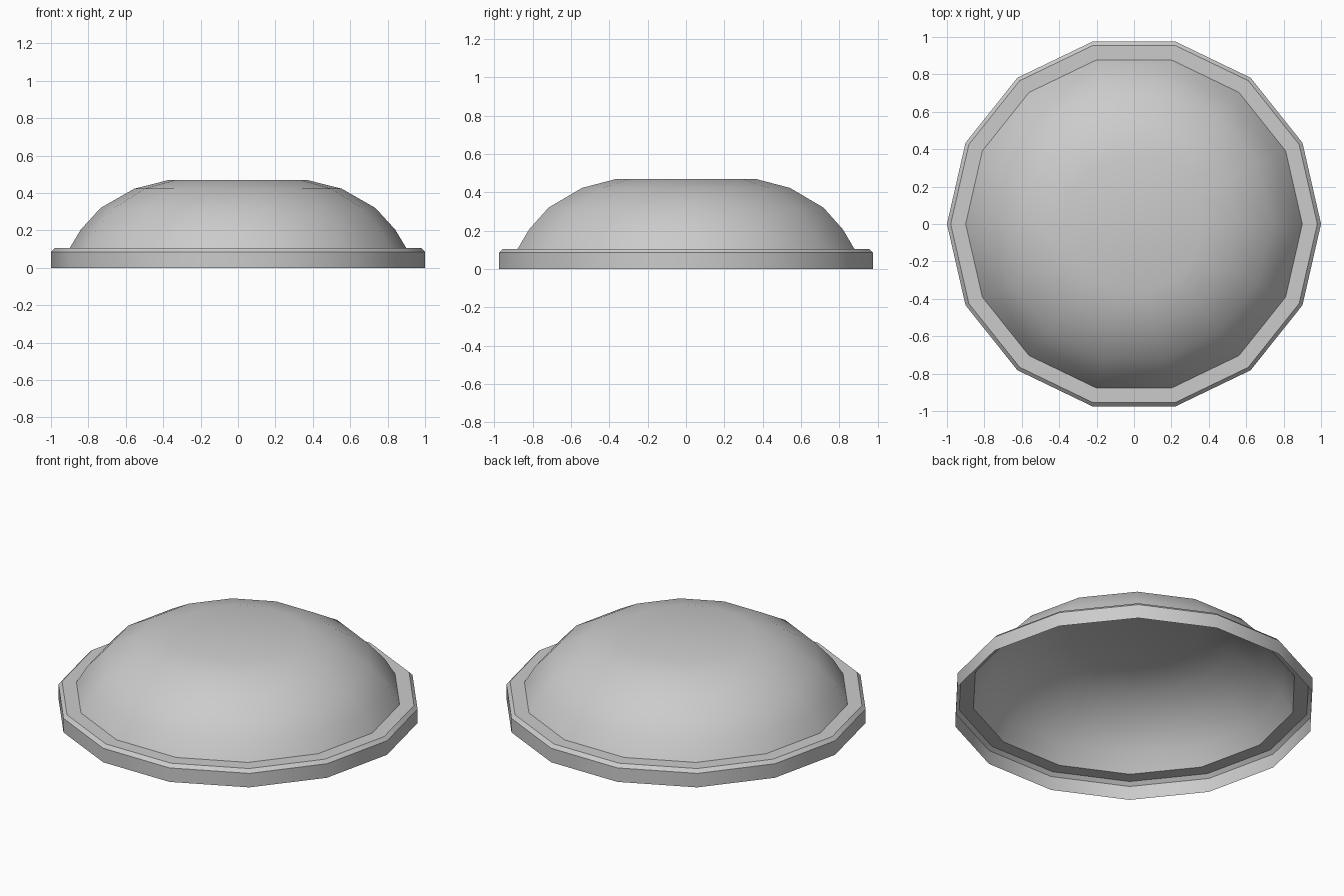
import bpy, bmesh, math

if "Cube" in bpy.data.objects:
    bpy.data.objects.remove(bpy.data.objects["Cube"])

SIDES = 14


def revolve(name, profile, cap=False):
    """Open single-skin shell swept round z from (radius, height) points."""
    bm = bmesh.new()
    rings = []
    for r, z in profile:
        rings.append([bm.verts.new((r * math.cos(2 * math.pi * i / SIDES),
                                    r * math.sin(2 * math.pi * i / SIDES), z))
                      for i in range(SIDES)])
    for lo, hi in zip(rings, rings[1:]):
        for i in range(SIDES):
            j = (i + 1) % SIDES
            bm.faces.new((lo[i], lo[j], hi[j], hi[i]))
    if cap:
        bm.faces.new(rings[-1])
    mesh = bpy.data.meshes.new(name)
    bm.to_mesh(mesh)
    bm.free()
    obj = bpy.data.objects.new(name, mesh)
    bpy.context.collection.objects.link(obj)
    bpy.ops.object.select_all(action='DESELECT')
    obj.select_set(True)
    bpy.context.view_layer.objects.active = obj
    bpy.ops.object.shade_smooth_by_angle(angle=math.radians(32))
    return obj


# Hollow domed cover: base wall, chamfer, flat flange, then the dome
revolve("domed_cover", [(1.0, 0.0), (1.0, 0.085), (0.98, 0.105), (0.9, 0.105),
                        (0.84, 0.205), (0.735, 0.32), (0.555, 0.423),
                        (0.37, 0.47)], cap=True)
